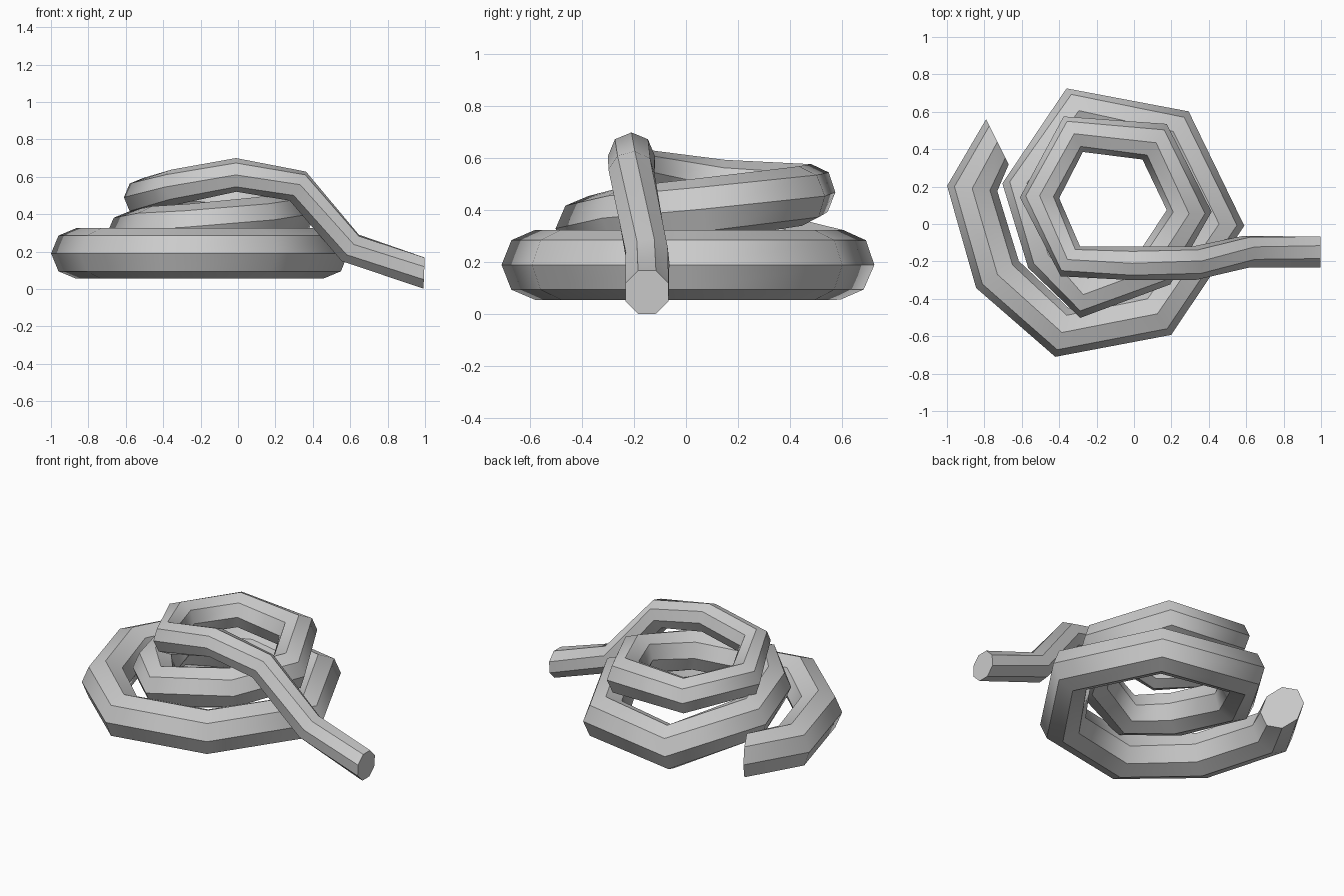
import bpy, bmesh, math
from mathutils import Vector

if "Cube" in bpy.data.objects:
    bpy.data.objects.remove(bpy.data.objects["Cube"])

# Coil centre line: x, y, z, tube radius (outer end on the floor ring -> tail)
PATH = [
    (-0.73, 0.44, 0.19, 0.135), (-0.865, 0.19, 0.19, 0.135),
    (-0.73, -0.27, 0.19, 0.135), (-0.385, -0.58, 0.19, 0.135),
    (0.125, -0.48, 0.19, 0.135), (0.455, 0.0, 0.19, 0.135),
    (0.21, 0.495, 0.19, 0.135), (-0.31, 0.60, 0.19, 0.135),
    (-0.575, 0.20, 0.29, 0.13), (-0.455, -0.17, 0.315, 0.128),
    (-0.26, -0.38, 0.33, 0.125), (0.115, -0.23, 0.37, 0.122),
    (0.295, 0.07, 0.405, 0.12), (0.11, 0.44, 0.455, 0.115),
    (-0.325, 0.48, 0.47, 0.108), (-0.505, 0.14, 0.49, 0.105),
    (-0.34, -0.20, 0.545, 0.095), (-0.01, -0.21, 0.61, 0.09),
    (0.32, -0.21, 0.55, 0.09), (0.60, -0.148, 0.22, 0.088),
    (0.995, -0.15, 0.085, 0.09),
]
SIDES = 8
ROLL = {18: 0.1, 19: 0.25, 20: 0.39}
END_TANGENT = {0: Vector((-0.9, -0.45, 0)), len(PATH) - 1: Vector((1, 0, -0.04))}

pts = [Vector(p[:3]) for p in PATH]


def tangent(i):
    if i in END_TANGENT:
        return END_TANGENT[i].normalized()
    a = (pts[i] - pts[i - 1]).normalized()
    b = (pts[i + 1] - pts[i]).normalized()
    return (a + b).normalized()


bm = bmesh.new()
rings = []
for i, (x, y, z, r) in enumerate(PATH):
    t = tangent(i)
    out = t.cross(Vector((0, 0, 1))).normalized()
    up = out.cross(t)
    ring = []
    for k in range(SIDES):
        a = 2 * math.pi * k / SIDES + ROLL.get(i, 0)
        ring.append(bm.verts.new(pts[i] + r * (math.cos(a) * out + math.sin(a) * up)))
    rings.append(ring)

# Tube walls, then both end caps
for a, b in zip(rings, rings[1:]):
    for k in range(SIDES):
        n = (k + 1) % SIDES
        bm.faces.new((a[k], a[n], b[n], b[k])).smooth = True
bm.faces.new(rings[0])
bm.faces.new(rings[-1])
bmesh.ops.recalc_face_normals(bm, faces=bm.faces)

# Lengthwise ridges and cap rims stay crisp; bends shade smoothly
for a, b in zip(rings, rings[1:]):
    for v, w in zip(a, b):
        bm.edges.get((v, w)).smooth = False
for ring in (rings[0], rings[-1]):
    for k in range(SIDES):
        bm.edges.get((ring[k - 1], ring[k])).smooth = False

mesh = bpy.data.meshes.new("coiled_tube")
bm.to_mesh(mesh)
bm.free()
coil = bpy.data.objects.new("coiled_tube", mesh)
bpy.context.collection.objects.link(coil)
